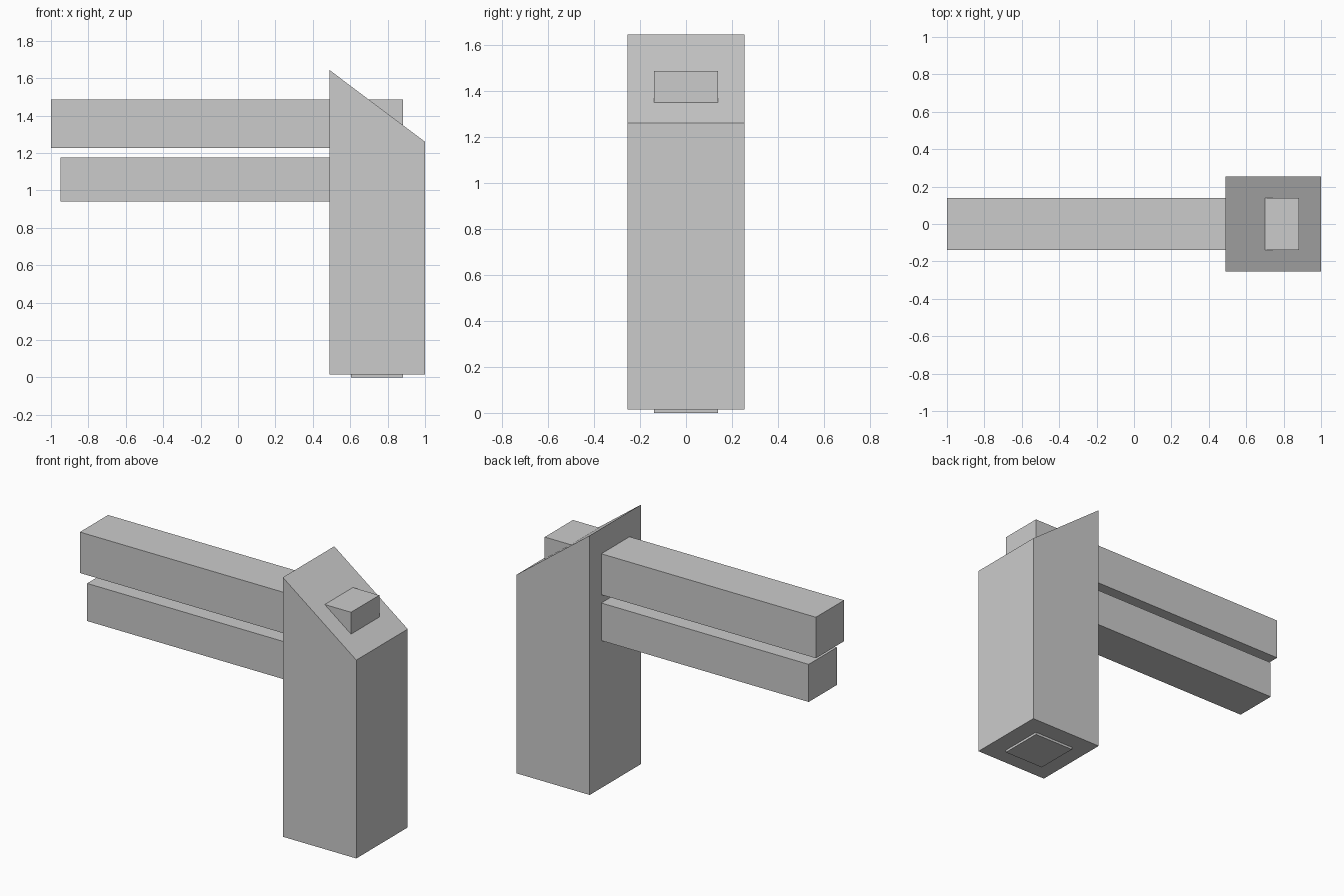
import bpy
import bmesh

cube = bpy.data.objects.get("Cube")
if cube:
    bpy.data.objects.remove(cube, do_unlink=True)

# One plain grey for every part
GREY = (0.6, 0.6, 0.6, 1.0)
grey = bpy.data.materials.new("grey")
grey.use_nodes = True
grey.diffuse_color = GREY
grey.node_tree.nodes["Principled BSDF"].inputs["Base Color"].default_value = GREY


def extrude_profile(name, profile, half_depth):
    """Extrude an x-z outline symmetrically along y."""
    bm = bmesh.new()
    face = bm.faces.new([bm.verts.new((x, -half_depth, z)) for x, z in profile])
    result = bmesh.ops.extrude_face_region(bm, geom=[face])
    moved = [v for v in result["geom"] if isinstance(v, bmesh.types.BMVert)]
    bmesh.ops.translate(bm, verts=moved, vec=(0, 2 * half_depth, 0))
    bmesh.ops.recalc_face_normals(bm, faces=bm.faces)
    mesh = bpy.data.meshes.new(name)
    bm.to_mesh(mesh)
    bm.free()
    mesh.materials.append(grey)
    obj = bpy.data.objects.new(name, mesh)
    bpy.context.collection.objects.link(obj)
    return obj


def beam(name, x0, x1, z0, z1):
    return extrude_profile(name, [(x0, z0), (x1, z0), (x1, z1), (x0, z1)], 0.14)


# Square post with a slanted top
extrude_profile("post", [(0.49, 0.015), (1.0, 0.015), (1.0, 1.26), (0.49, 1.643)], 0.255)

# Inner core, showing as a thin foot below the post
beam("post_core", 0.603, 0.883, 0.0, 1.228)

# Horizontal rails; the upper one pokes through the slanted top
beam("upper_rail", -1.0, 0.883, 1.228, 1.485)
beam("lower_rail", -0.95, 0.603, 0.94, 1.176)
